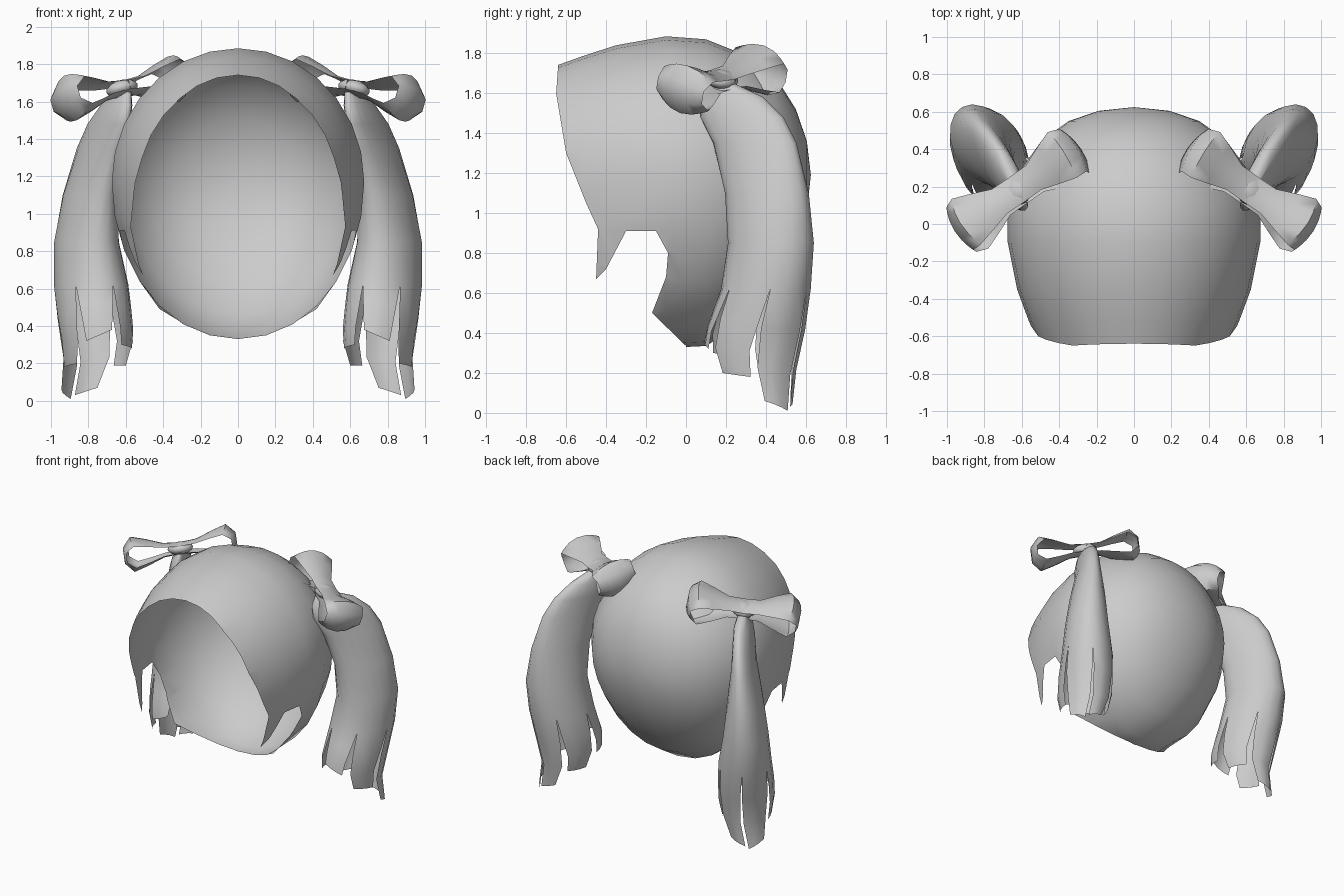
import bpy, bmesh, math
from mathutils import Vector

if "Cube" in bpy.data.objects:
    bpy.data.objects.remove(bpy.data.objects["Cube"])

grey = bpy.data.materials.new("hair_grey")
grey.diffuse_color = (0.6, 0.6, 0.6, 1)
grey.use_nodes = True
grey.node_tree.nodes["Principled BSDF"].inputs["Base Color"].default_value = grey.diffuse_color


def finish(name, bm, angle=50, mirror=False):
    bmesh.ops.recalc_face_normals(bm, faces=bm.faces[:])
    me = bpy.data.meshes.new(name)
    bm.to_mesh(me)
    bm.free()
    me.materials.append(grey)
    ob = bpy.data.objects.new(name, me)
    bpy.context.collection.objects.link(ob)
    bpy.ops.object.select_all(action='DESELECT')
    ob.select_set(True)
    bpy.context.view_layer.objects.active = ob
    bpy.ops.object.shade_smooth_by_angle(angle=math.radians(angle))
    if mirror:
        mod = ob.modifiers.new("mirror", 'MIRROR')
        mod.use_mirror_merge = False
    return ob


def bridge(bm, a, b, closed=True):
    n = len(a)
    for i in range(n if closed else n - 1):
        j = (i + 1) % n
        bm.faces.new((a[i], a[j], b[j], b[i]))


def inside(y, z, poly):
    hit = False
    for (y1, z1), (y2, z2) in zip(poly, poly[1:] + poly[:1]):
        if (z1 > z) != (z2 > z) and y < y1 + (z - z1) * (y2 - y1) / (z2 - z1):
            hit = not hit
    return hit


# Hair cap: rings along y (y, half width, top, bottom), cut open at the face
MID, SEG = 1.17, 28
RINGS = [(-0.70, .48, 1.72, .20), (-0.52, .562, 1.785, .14), (-0.35, .625, 1.84, .20),
         (-0.1, .675, 1.885, .325), (0.1, .675, 1.87, .335), (0.3, .6, 1.79, .46),
         (0.45, .49, 1.68, .64), (0.55, .35, 1.52, .84), (0.605, .19, 1.36, 1.01)]
bm = bmesh.new()
prev = None
for y, w, top, bot in RINGS:
    ring = []
    for i in range(SEG):
        a = 2 * math.pi * i / SEG
        c = math.cos(a)
        ring.append(bm.verts.new((w * math.sin(a), y,
                                  MID + c * ((top - MID) if c > 0 else (MID - bot)))))
    if prev:
        bridge(bm, prev, ring)
    prev = ring
pole = bm.verts.new((0, 0.625, MID + .02))
for i in range(SEG):
    bm.faces.new((prev[i], prev[(i + 1) % SEG], pole))

# Face opening with side locks, as a side profile (y, z)
EDGE = [(-.635, 1.8), (-.64, 1.74), (-.65, 1.6), (-.6, 1.3), (-.5, 1.05), (-.44, .92),
        (-.45, .67), (-.4, .72), (-.3, .91), (-.15, .91), (-.09, .8), (-.1, .68),
        (-.17, .5), (0, .335), (.02, .1)]
for (y1, z1), (y2, z2) in zip(EDGE, EDGE[1:]):
    near = [f for f in bm.faces
            if min(v.co.y for v in f.verts) <= max(y1, y2) + .01
            and max(v.co.y for v in f.verts) >= min(y1, y2) - .01
            and min(v.co.z for v in f.verts) <= max(z1, z2) + .01
            and max(v.co.z for v in f.verts) >= min(z1, z2) - .01]
    geom = set(near) | {e for f in near for e in f.edges} | {v for f in near for v in f.verts}
    bmesh.ops.bisect_plane(bm, geom=list(geom), dist=1e-5, plane_co=(0, y1, z1),
                           plane_no=(0, z2 - z1, y1 - y2))
region = EDGE + [(-1, .1), (-1, 1.8)]
gone = []
for f in bm.faces:
    c = f.calc_center_median()
    if inside(c.y, c.z, region):
        gone.append(f)
bmesh.ops.delete(bm, geom=gone, context='FACES')
finish("hair_cap", bm, 60)

# Pigtail: sections (z, centre x, centre y, radius x, radius y, slant of the oval)
TAIL = [(1.65, .615, .18, .045, .06, .6), (1.58, .65, .23, .085, .16, .7),
        (1.48, .69, .28, .115, .21, .75), (1.35, .737, .345, .125, .21, .7),
        (1.1, .79, .405, .148, .21, .45), (.85, .81, .425, .175, .215, .3),
        (.62, .785, .40, .2, .225, .2), (.4, .76, .345, .2, .25, .15),
        (.3, .75, .33, .19, .24, .1), (.2, .76, .34, .17, .21, .1),
        (0, .83, .40, .12, .13, 0)]
STRIPS, PER = 6, 3
COLS = STRIPS * PER
TIPS = [.035, .05, .19, .29, .35, .19]
SLANT = [-.025, .02, .0, .01, -.03, -.01]
TAPER = [.12, .2, .3, .3, .3, .3]


def tail_point(z, a):
    for p, q in zip(TAIL, TAIL[1:]):
        if z >= q[0]:
            break
    t = (p[0] - z) / (p[0] - q[0])
    cx, cy, rx, ry, sl = (p[k] + (q[k] - p[k]) * t for k in range(1, 6))
    h = math.asin(sl) / 2
    return Vector((cx + rx * math.cos(a - h), cy + ry * math.sin(a + h), z))


bm = bmesh.new()
step = 2 * math.pi / COLS
prev = None
for row in TAIL[:7]:
    ring = [bm.verts.new(tail_point(row[0], i * step)) for i in range(COLS)]
    if prev:
        bridge(bm, prev, ring)
    else:
        bm.faces.new(ring)
    prev = ring
# Blunt strips at the lower end
for s in range(STRIPS):
    mid = (s + .5) * 2 * math.pi / STRIPS
    last = [prev[(s * PER + i) % COLS] for i in range(PER + 1)]
    for t in (.35, .7, 1):
        cur = []
        for i in range(PER + 1):
            off = (i / PER - .5) * 2
            z = .62 + (TIPS[s] - .62) * t + SLANT[s] * off * t
            a = mid + off * math.pi / STRIPS * (1 - TAPER[s] * t)
            cur.append(bm.verts.new(tail_point(z, a)))
        bridge(bm, last, cur, closed=False)
        last = cur
finish("pigtail", bm, 50, mirror=True)

# Bow: two domed teardrop bands and a flat knot, set on a tilted frame
KNOT = Vector((.62, .18, 1.67))
D = Vector((.82, -.57, -.15)).normalized()
N = Vector((.55, .79, -.28))
N = (N - D * N.dot(D)).normalized()
U = D.cross(N)
LOOP = [(0, .04, .08), (.12, .05, .08), (.24, .095, .12), (.34, .125, .15),
        (.4, .055, .14)]
LOOP = LOOP + [(s, -u, w) for s, u, w in reversed(LOOP)]
for name, side in (("outer_bow_loop", 1), ("inner_bow_loop", -1)):
    bm = bmesh.new()
    prev = None
    for k in (-1, -.8, -.45, 0, .45, .8, 1):
        pull = 1 - .4 * k * k
        ring = [bm.verts.new(KNOT + D * side * (s * (1 - .07 * k * k)) + N * w * k + U * u * pull)
                for s, u, w in LOOP]
        if prev:
            bridge(bm, prev, ring)
        prev = ring
    finish(name, bm, 60, mirror=True)

bm = bmesh.new()
bmesh.ops.create_uvsphere(bm, u_segments=12, v_segments=8, radius=1)
for v in bm.verts:
    v.co = KNOT + D * v.co.x * .09 + N * v.co.y * .08 + U * v.co.z * .045
finish("bow_knot", bm, 60, mirror=True)
